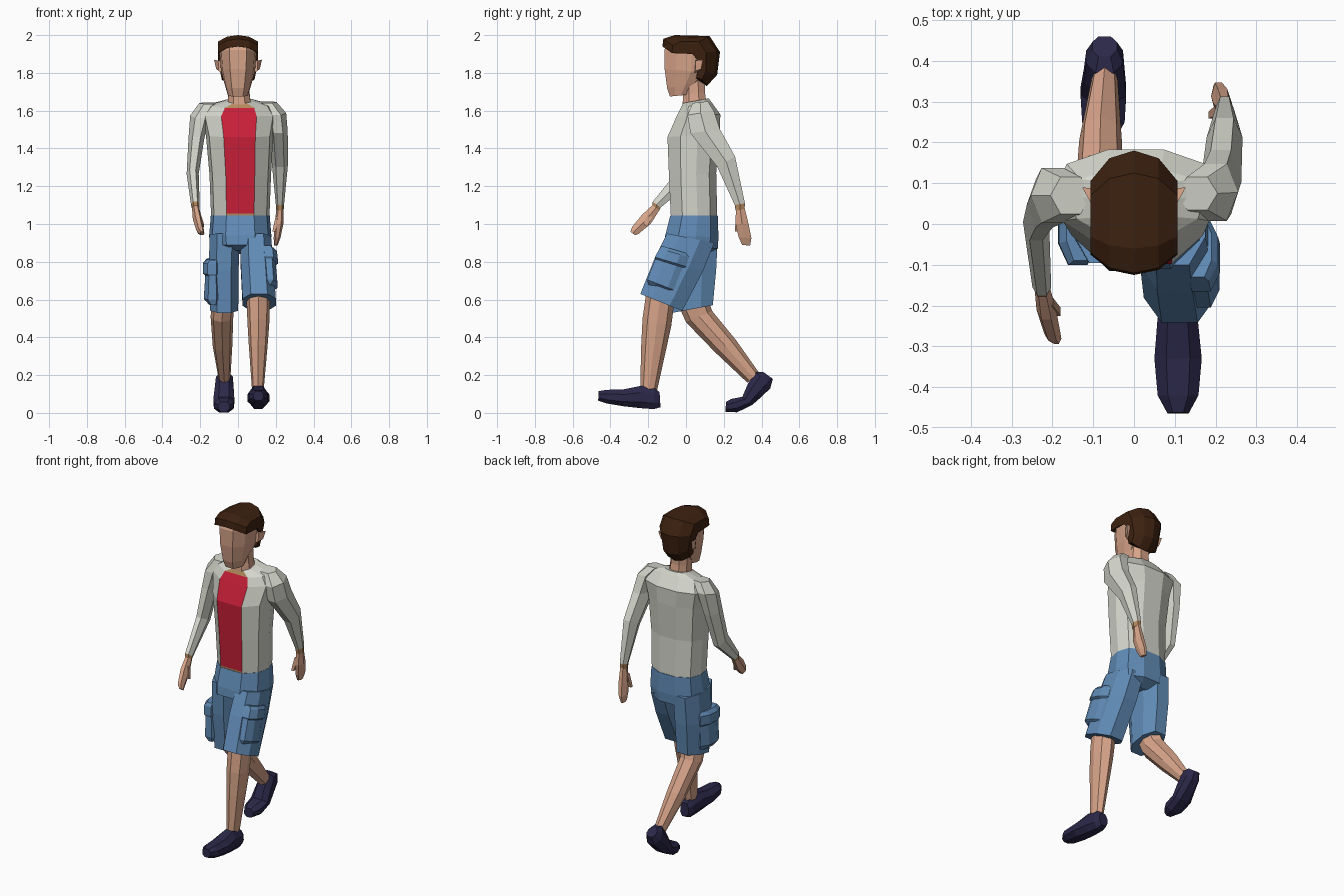
import bpy, bmesh
from mathutils import Vector

COLORS = {
    "shirt_grey": (0.66, 0.67, 0.60), "red_panel": (0.58, 0.014, 0.04),
    "denim_blue": (0.12, 0.26, 0.47), "skin": (0.68, 0.37, 0.25),
    "hair_brown": (0.045, 0.015, 0.005), "shoe_navy": (0.024, 0.021, 0.066),
    "tan_trim": (0.46, 0.25, 0.11),
}
MATS = {}
for key, c in COLORS.items():
    MATS[key] = bpy.data.materials.new(key)
    MATS[key].diffuse_color = (*c, 1)

# Unit cross-sections (side, depth); the first edge always faces the front
HEX = [(-.5, -.9), (.5, -.9), (1, 0), (.5, .9), (-.5, .9), (-1, 0)]
OCT = [(-.5, -1), (.5, -1), (1, -.45), (1, .4), (.5, 1), (-.5, 1), (-1, .4), (-1, -.45)]
KITE = [(0, -1), (.75, -.65), (1, 0), (.75, .65), (0, 1), (-.75, .65), (-1, 0), (-.75, -.65)]
BODY = [(-.47, -1), (.47, -1), (.9, -.5), (1, .15), (.85, .7), (.35, 1),
        (-.35, 1), (-.85, .7), (-1, .15), (-.9, -.5)]
BOX = [(-1, -1), (1, -1), (1, 1), (-1, 1)]


def skin_rings(name, rings, mat, rule=None):
    """Bridge lists of points into a closed flat-faced solid."""
    me = bpy.data.meshes.new(name)
    bm = bmesh.new()
    names = list(COLORS)
    for m in names:
        me.materials.append(MATS[m])
    rows = [[bm.verts.new(p) for p in r] for r in rings]
    n = len(rows[0])
    for b in range(len(rows) - 1):
        for k in range(n):
            j = (k + 1) % n
            f = bm.faces.new((rows[b][k], rows[b][j], rows[b + 1][j], rows[b + 1][k]))
            f.material_index = names.index((rule(b, k) if rule else None) or mat)
    for row in (rows[0], rows[-1]):
        bm.faces.new(row).material_index = names.index(mat)
    bmesh.ops.recalc_face_normals(bm, faces=bm.faces)
    bm.to_mesh(me)
    bm.free()
    ob = bpy.data.objects.new(name, me)
    bpy.context.collection.objects.link(ob)
    return ob


def loft(name, profile, mat, rings, rule=None):
    """Each ring: centre x, half width, then front (y, z) and back (y, z)."""
    pts = []
    for cx, rx, y0, z0, y1, z1 in rings:
        c = Vector((cx, (y0 + y1) / 2, (z0 + z1) / 2))
        h = Vector((0, (y1 - y0) / 2, (z1 - z0) / 2))
        pts.append([c + Vector((u * rx, 0, 0)) + h * v for u, v in profile])
    return skin_rings(name, pts, mat, rule)


# Torso: open shirt with a red front panel
def torso_rule(band, side):
    if side == 0:
        return "tan_trim" if band in (0, 5) else "red_panel"


loft("torso", BODY, "shirt_grey", [
    (.012, .154, -.08, 1.035, .165, 1.035), (.012, .155, -.081, 1.055, .165, 1.055),
    (.012, .163, -.09, 1.25, .16, 1.27), (.008, .178, -.098, 1.46, .178, 1.48),
    (.005, .2, -.05, 1.57, .182, 1.58), (.008, .165, -.028, 1.615, .135, 1.645),
    (.012, .075, -.015, 1.64, .12, 1.665)], torso_rule)


# Arms: last band is the cuff
def cuff(band, side):
    return "tan_trim" if band == 4 else None


loft("back_swinging_arm", HEX, "shirt_grey", [
    (.155, .05, .03, 1.64, .12, 1.65), (.2, .055, 0, 1.575, .155, 1.60),
    (.213, .05, .015, 1.48, .19, 1.5), (.222, .044, .16, 1.30, .265, 1.36),
    (.222, .022, .255, 1.1, .315, 1.11), (.222, .02, .26, 1.07, .313, 1.08)], cuff)
loft("front_swinging_arm", HEX, "shirt_grey", [
    (-.155, .05, .02, 1.635, .12, 1.645), (-.2, .053, -.005, 1.56, .145, 1.59),
    (-.22, .042, -.015, 1.46, .115, 1.45), (-.24, .032, -.045, 1.29, .055, 1.24),
    (-.226, .023, -.178, 1.12, -.132, 1.085), (-.225, .02, -.18, 1.1, -.14, 1.07)], cuff)

# Hands and thumbs
loft("back_hand", HEX, "skin", [
    (.222, .018, .262, 1.08, .312, 1.09), (.217, .023, .258, 1.0, .335, 1.0),
    (.207, .018, .275, .93, .35, .925), (.2, .01, .295, .89, .342, .885)])
loft("back_thumb", BOX, "skin", [
    (.21, .011, .265, 1.04, .29, 1.04), (.19, .008, .258, .96, .275, .96)])
loft("front_hand", HEX, "skin", [
    (-.225, .019, -.175, 1.105, -.137, 1.075), (-.215, .024, -.237, 1.05, -.183, 1.0),
    (-.2, .02, -.288, .985, -.25, .945), (-.19, .012, -.295, .96, -.268, .94)])
loft("front_thumb", BOX, "skin", [
    (-.21, .011, -.2, 1.06, -.18, 1.035), (-.188, .008, -.225, 1.0, -.205, .985)])

# Neck and head
loft("neck", OCT, "skin", [
    (.008, .062, -.02, 1.61, .11, 1.63), (.005, .056, -.015, 1.68, .1, 1.7),
    (.003, .055, -.02, 1.76, .1, 1.78)])
loft("head", BODY, "skin", [
    (0, .054, -.085, 1.675, .015, 1.685), (0, .07, -.1, 1.72, .07, 1.75),
    (0, .09, -.113, 1.82, .13, 1.8), (0, .098, -.115, 1.92, .14, 1.9),
    (0, .09, -.1, 1.96, .13, 1.96)])
for s, side in ((-1, "left"), (1, "right")):
    skin_rings(side + "_ear", [
        [(s * .085, .045, 1.80), (s * .085, .075, 1.81), (s * .085, .085, 1.86), (s * .085, .05, 1.87)],
        [(s * .102, .05, 1.81), (s * .115, .08, 1.82), (s * .127, .09, 1.87), (s * .105, .05, 1.865)]],
        "skin")

# Hair: side outlines blended from the middle to the temples
MID = [(-.125, 1.94), (-.12, 1.98), (-.06, 2.0), (.125, 1.995), (.18, 1.91),
       (.165, 1.79), (.11, 1.73), (.05, 1.765), (.065, 1.86), (.035, 1.935)]
SIDE = [(-.075, 1.905), (-.07, 1.945), (-.03, 1.965), (.07, 1.965), (.105, 1.91),
        (.105, 1.81), (.085, 1.765), (.055, 1.775), (.07, 1.86), (.035, 1.9)]
hair = []
for x, t in ((-.107, 1), (-.06, .25), (0, 0), (.06, .25), (.107, 1)):
    hair.append([(x * (.82 if m[1] < 1.8 else 1), m[0] + (q[0] - m[0]) * t,
                  m[1] + (q[1] - m[1]) * t) for m, q in zip(MID, SIDE)])
skin_rings("hair", hair, "hair_brown")

# Shorts: hips, two legs and cargo pockets
loft("shorts_hips", BODY, "denim_blue", [
    (.012, .156, -.083, 1.045, .168, 1.045), (.012, .165, -.11, .94, .172, .93),
    (.012, .155, -.115, .89, .168, .87), (.012, .09, -.06, .86, .11, .84)])
loft("front_shorts_leg", OCT, "denim_blue", [
    (.095, .08, -.1, .95, .15, .9), (.1, .086, -.165, .82, .09, .75),
    (.112, .088, -.242, .63, -.02, .54)])
loft("back_shorts_leg", OCT, "denim_blue", [
    (-.07, .08, -.095, .95, .168, .93), (-.076, .079, -.09, .75, .16, .76),
    (-.073, .074, -.07, .53, .142, .57)])
loft("front_leg_pocket", OCT, "denim_blue", [
    (.155, .035, -.13, .885, .02, .84), (.16, .046, -.14, .87, .015, .825),
    (.165, .046, -.165, .825, 0, .775), (.163, .036, -.163, .815, -.003, .765),
    (.167, .042, -.205, .705, -.05, .645), (.16, .025, -.2, .68, -.055, .63)])
loft("back_leg_pocket", OCT, "denim_blue", [
    (-.13, .035, -.09, .81, .085, .82), (-.137, .047, -.1, .79, .09, .80),
    (-.138, .048, -.1, .735, .088, .745), (-.135, .038, -.095, .725, .083, .735),
    (-.136, .045, -.095, .60, .085, .615), (-.13, .025, -.085, .57, .075, .585)])

# Bare lower legs
loft("front_lower_leg", KITE, "skin", [
    (.107, .063, -.21, .64, -.06, .60), (.108, .058, -.23, .5, -.078, .46),
    (.107, .05, -.237, .36, -.1, .36), (.105, .03, -.243, .11, -.155, .11)])
loft("back_lower_leg", KITE, "skin", [
    (-.08, .06, -.04, .57, .125, .58), (-.085, .06, .0, .48, .138, .54),
    (-.082, .052, .15, .325, .265, .385), (-.072, .032, .325, .16, .385, .215)])

# Shoes: rings run from heel to toe, each from sole to top
loft("front_shoe", OCT, "shoe_navy", [
    (.107, .028, -.135, .03, -.14, .11), (.107, .042, -.17, .02, -.165, .13),
    (.107, .05, -.24, .025, -.24, .143), (.108, .058, -.33, .035, -.33, .125),
    (.108, .05, -.42, .05, -.42, .122), (.108, .026, -.465, .065, -.462, .115)])
loft("back_shoe", OCT, "shoe_navy", [
    (-.072, .03, .46, .18, .41, .216), (-.072, .045, .446, .13, .37, .217),
    (-.073, .05, .40, .085, .328, .155), (-.075, .056, .35, .042, .298, .085),
    (-.075, .052, .27, .003, .24, .074), (-.075, .03, .208, .006, .212, .058)])
